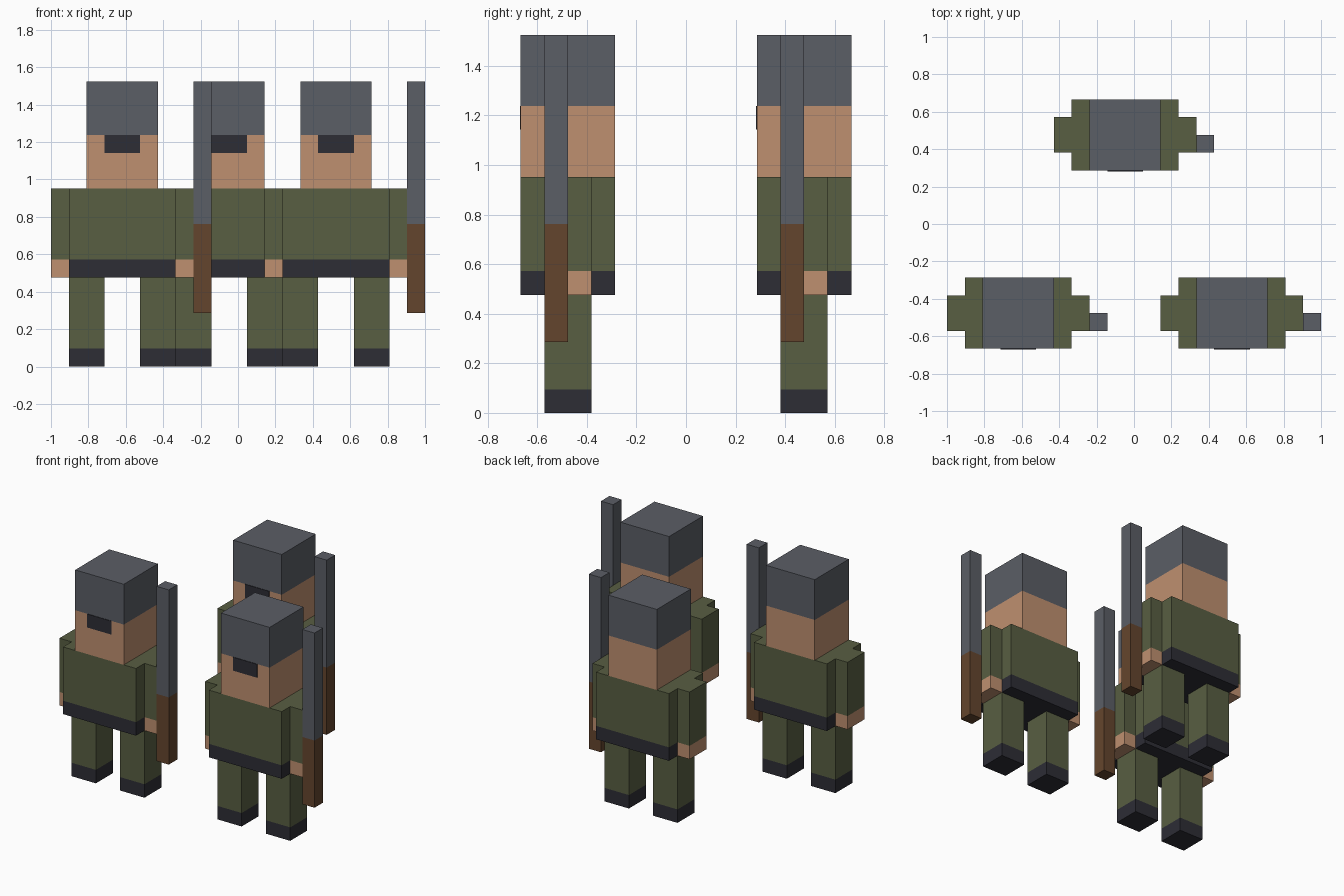
import bpy, bmesh

if "Cube" in bpy.data.objects:
    bpy.data.objects.remove(bpy.data.objects["Cube"])

U = 2 / 21  # one voxel: every size below is in voxels


def material(name, hex_code):
    srgb = [int(hex_code[i:i + 2], 16) / 255 for i in (0, 2, 4)]
    lin = [c / 12.92 if c <= 0.04045 else ((c + 0.055) / 1.055) ** 2.4 for c in srgb]
    m = bpy.data.materials.new(name)
    m.diffuse_color = (*lin, 1)
    m.use_nodes = True
    m.node_tree.nodes["Principled BSDF"].inputs["Base Color"].default_value = m.diffuse_color
    return m


GREY = material("helmet grey", "5B5E66")
SKIN = material("skin", "BF9070")
GREEN = material("olive cloth", "585E42")
DARK = material("dark leather", "2D2D35")
BROWN = material("wood brown", "64452D")


def column(name, x, y, levels, colours):
    """Closed box column cut at each z level, one colour per band."""
    bm = bmesh.new()
    rings = [[bm.verts.new((px * U, py * U, z * U)) for px, py in
              ((x[0], y[0]), (x[1], y[0]), (x[1], y[1]), (x[0], y[1]))]
             for z in levels]
    for band, (lo, hi) in enumerate(zip(rings, rings[1:])):
        for i in range(4):
            j = (i + 1) % 4
            bm.faces.new((lo[i], lo[j], hi[j], hi[i])).material_index = band
    bm.faces.new(rings[0][::-1]).material_index = 0
    bm.faces.new(rings[-1]).material_index = len(colours) - 1
    bmesh.ops.recalc_face_normals(bm, faces=bm.faces)
    mesh = bpy.data.meshes.new(name)
    bm.to_mesh(mesh)
    bm.free()
    for c in colours:
        mesh.materials.append(c)
    return name, mesh


# Parts of one figure, centred on its torso
parts = [
    column("head", (-2, 2), (-2, 2), (10, 13, 16), (SKIN, GREY)),
    column("visor", (-1, 1), (-2.04, -2), (12, 13), (DARK,)),
    column("torso", (-3, 3), (-2, 2), (5, 6, 10), (DARK, GREEN)),
    column("rifle", (4, 5), (-1, 0), (3, 8, 16), (BROWN, GREY)),
]
for side, s in (("left", -1), ("right", 1)):
    parts.append(column(side + "_arm", sorted((3 * s, 4 * s)), (-1, 1),
                        (5, 6, 10), (SKIN, GREEN)))
    parts.append(column(side + "_leg", sorted((1 * s, 3 * s)), (-1, 1),
                        (0, 1, 5), (DARK, GREEN)))

# Three figures: two in front, one behind
for label, cx, cy in (("front_left", -6.5, -5), ("front_right", 5.5, -5), ("back", -0.5, 5)):
    for name, mesh in parts:
        ob = bpy.data.objects.new(f"{label}_{name}", mesh)
        ob.location = (cx * U, cy * U, 0)
        bpy.context.collection.objects.link(ob)
